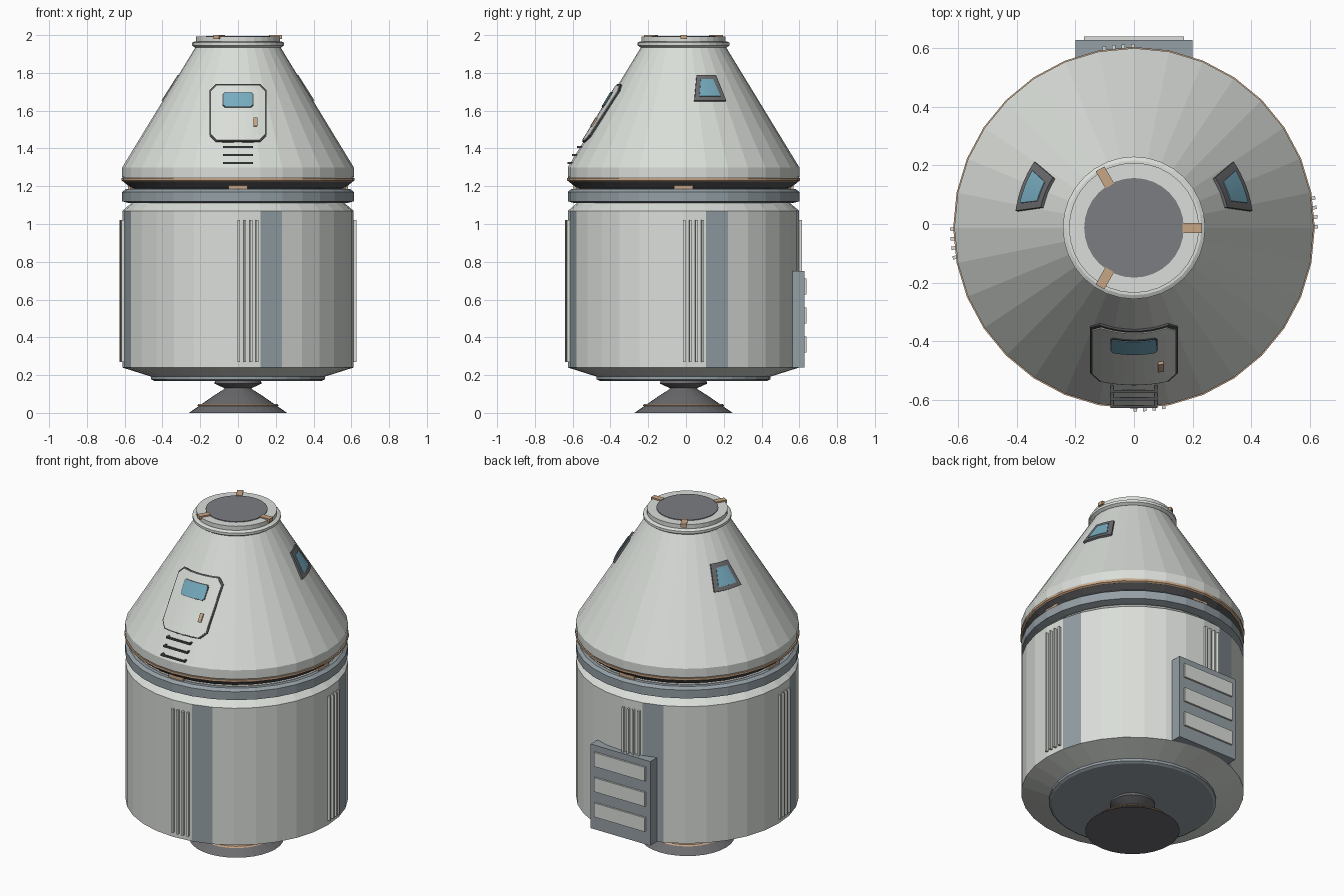
import bpy, bmesh, math
from mathutils import Matrix, Vector

cube = bpy.data.objects.get("Cube")
if cube:
    bpy.data.objects.remove(cube)

SIDES = 32
AXIS_Y = -0.013


def material(name, rgb):
    m = bpy.data.materials.new(name)
    m.use_nodes = True
    m.diffuse_color = (*rgb, 1)
    bsdf = next(n for n in m.node_tree.nodes if n.type == 'BSDF_PRINCIPLED')
    bsdf.inputs["Base Color"].default_value = (*rgb, 1)
    bsdf.inputs["Roughness"].default_value = 0.6
    return m


LIGHT = material("light_grey_hull", (0.70, 0.73, 0.69))
BLUE = material("blue_grey_panel", (0.30, 0.35, 0.38))
DARK = material("dark_metal", (0.15, 0.15, 0.16))
TRIM = material("charcoal_trim", (0.08, 0.08, 0.085))
HATCH = material("slate_cover", (0.20, 0.205, 0.22))
GLASS = material("blue_glass", (0.18, 0.41, 0.52))
COPPER = material("copper", (0.58, 0.38, 0.24))


def finish(name, bm, *mats):
    mesh = bpy.data.meshes.new(name)
    bm.to_mesh(mesh)
    bm.free()
    for m in mats:
        mesh.materials.append(m)
    ob = bpy.data.objects.new(name, mesh)
    ob.location.y = AXIS_Y
    bpy.context.collection.objects.link(ob)
    return ob


def lathe(name, profile, *mats, rule=None):
    """Turn a bottom-to-top (radius, z) profile round the axis and cap it."""
    bm = bmesh.new()
    rings = []
    for r, z in profile:
        rings.append([bm.verts.new((r * math.cos(k * math.tau / SIDES),
                                    r * math.sin(k * math.tau / SIDES), z))
                      for k in range(SIDES)])
    for level, (a, b) in enumerate(zip(rings, rings[1:])):
        for k in range(SIDES):
            n = (k + 1) % SIDES
            f = bm.faces.new((a[k], a[n], b[n], b[k]))
            if rule:
                f.material_index = rule(level, k)
    bm.faces.new(rings[0][::-1])
    bm.faces.new(rings[-1])
    return finish(name, bm, *mats)


def box(name, lo, hi, mat, angle=0):
    """Box between two corners, then turned round the axis."""
    lo, hi = Vector(lo), Vector(hi)
    bm = bmesh.new()
    bmesh.ops.create_cube(bm, size=1, matrix=Matrix.Translation((lo + hi) / 2)
                          @ Matrix.Diagonal((*(hi - lo), 1)))
    bm.transform(Matrix.Rotation(angle, 4, 'Z'))
    return finish(name, bm, mat)


def cone_radius(z):
    return 0.613 - 0.61 * (z - 1.30)


def cone_patch(name, rows, raise_by, mat, angle=0, columns=8):
    """Plate wrapped on the cone; rows hold (z, left, right) seen from outside."""
    bm = bmesh.new()
    grid = []
    for z, left, right in rows:
        r = cone_radius(z) + raise_by
        us = [left + (right - left) * i / columns for i in range(columns + 1)]
        grid.append([bm.verts.new((u, -math.sqrt(r * r - u * u), z)) for u in us])
    for a, b in zip(grid, grid[1:]):
        for i in range(columns):
            bm.faces.new((a[i], a[i + 1], b[i + 1], b[i]))
    bm.transform(Matrix.Rotation(angle, 4, 'Z'))
    ob = finish(name, bm, mat)
    solid = ob.modifiers.new("thickness", 'SOLIDIFY')
    solid.thickness = 0.015
    solid.offset = -1
    return ob


def octagon(x, z0, z1, cut):
    return [(z0, cut - x, x - cut), (z0 + cut, -x, x),
            (z1 - cut, -x, x), (z1, cut - x, x - cut)]


# Engine nozzle and its collar
lathe("engine_nozzle", [(0.26, 0), (0.195, 0.045), (0.13, 0.09), (0.075, 0.125),
                        (0.07, 0.135)], DARK)
lathe("nozzle_ring", [(0.20, 0.036), (0.216, 0.038), (0.21, 0.046), (0.18, 0.048)], COPPER)
lathe("nozzle_collar", [(0.07, 0.13), (0.125, 0.155), (0.12, 0.175)], DARK)

# Service module with one blue facet per quarter
lathe("aft_plate", [(0.445, 0.17), (0.46, 0.178), (0.46, 0.20)], BLUE)
lathe("service_hull", [(0.46, 0.192), (0.612, 0.24), (0.612, 1.07), (0.565, 1.11),
                       (0.575, 1.187)], LIGHT, BLUE,
      rule=lambda level, k: int(level == 1 and k % 8 == 1))
lathe("service_band", [(0.575, 1.11), (0.613, 1.12), (0.613, 1.17), (0.595, 1.184)], BLUE)

# Ribs and connectors at each quarter
for quarter in range(4):
    turn = quarter * math.pi / 2
    for i in range(4):
        box("hull_rib", (0.59, -0.006, 0.27), (0.627, 0.006, 1.02), LIGHT,
            turn + math.radians(0.4 + 3 * i))
    box("module_connector", (0.52, -0.05, 1.18), (0.583, 0.05, 1.205), COPPER, turn)

# Rear equipment box
box("equipment_box", (-0.20, 0.50, 0.24), (0.20, 0.641, 0.75), BLUE)
for i in range(3):
    z = 0.32 + 0.153 * i
    box("equipment_plate", (-0.17, 0.63, z), (0.17, 0.652, z + 0.085), LIGHT)

# Crew capsule
lathe("heat_shield", [(0.54, 1.185), (0.575, 1.195), (0.61, 1.228)], TRIM)
lathe("copper_band", [(0.608, 1.225), (0.617, 1.23), (0.617, 1.243)], COPPER)
lathe("capsule_hull", [(0.606, 1.236), (0.613, 1.25), (0.613, 1.30),
                       (cone_radius(1.94), 1.94)], LIGHT)
lathe("neck_collar", [(0.228, 1.935), (0.243, 1.945), (0.243, 1.96), (0.23, 1.967)], LIGHT)
lathe("docking_ring", [(0.222, 1.96), (0.222, 1.992)], LIGHT)
lathe("docking_cover", [(0.17, 1.985), (0.17, 1.996)], HATCH)
for i in range(3):
    box("docking_latch", (0.165, -0.017, 1.98), (0.232, 0.017, 2.0), COPPER, i * math.tau / 3)

# Front hatch
cone_patch("hatch_frame", octagon(0.15, 1.437, 1.74, 0.032), 0.008, TRIM)
cone_patch("hatch_door", octagon(0.143, 1.444, 1.733, 0.03), 0.012, LIGHT)
cone_patch("hatch_window_frame", octagon(0.081, 1.619, 1.699, 0.01), 0.015, TRIM)
cone_patch("hatch_window", octagon(0.077, 1.623, 1.695, 0.008), 0.018, GLASS)
cone_patch("hatch_handle", [(1.52, 0.083, 0.102), (1.563, 0.083, 0.102)], 0.022, COPPER, columns=1)

# Ladder rungs with their end posts
for z in (1.322, 1.365, 1.408):
    front = -cone_radius(z) - 0.016
    box("ladder_rung", (-0.08, front, z - 0.005), (0.08, front + 0.01, z + 0.005), TRIM)
    for x in (-0.075, 0.075):
        box("rung_post", (x - 0.005, front, z - 0.005), (x + 0.005, front + 0.05, z + 0.005), TRIM)

# Side windows, mirrored to the other flank
for name, rows, lift, mat in (
        ("side_window_frame", [(1.655, 0.058, 0.226), (1.79, 0.07, 0.172)], 0.012, DARK),
        ("side_window_glass", [(1.677, 0.085, 0.196), (1.768, 0.092, 0.157)], 0.016, GLASS)):
    ob = cone_patch(name, rows, lift, mat, angle=math.pi / 2)
    ob.modifiers.new("other_side", 'MIRROR').use_axis[0] = True
